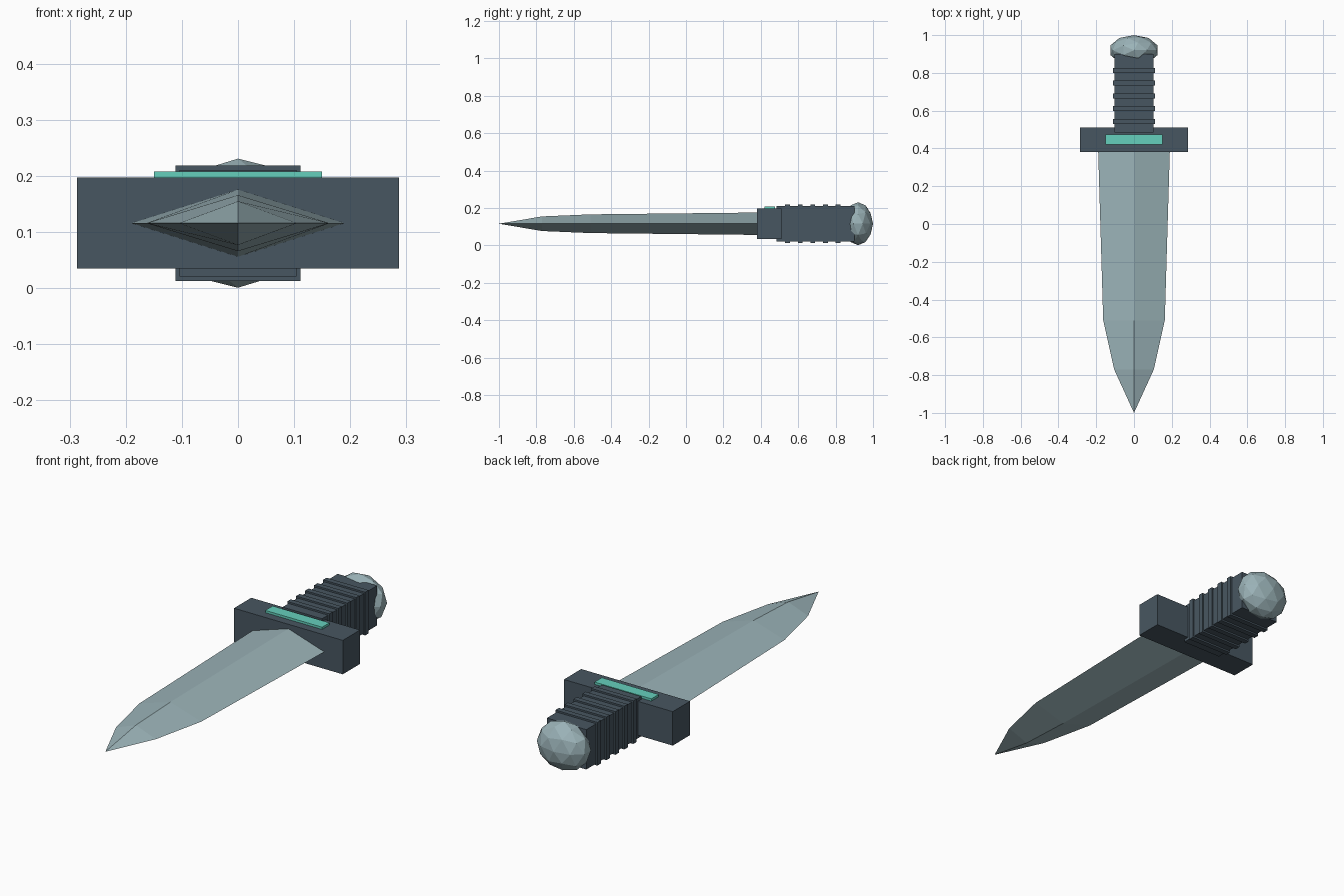
import bpy
import bmesh
from mathutils import Matrix

if "Cube" in bpy.data.objects:
    bpy.data.objects.remove(bpy.data.objects["Cube"])

MID = 0.116  # height of the dagger's long axis


def material(name, srgb):
    colour = [(c / 255) ** 2.2 for c in srgb] + [1.0]
    mat = bpy.data.materials.new(name)
    mat.use_nodes = True
    mat.diffuse_color = colour
    mat.node_tree.nodes["Principled BSDF"].inputs["Base Color"].default_value = colour
    return mat


steel = material("pale steel", (154, 178, 183))
slate = material("dark slate", (73, 87, 97))
teal = material("teal inlay", (101, 207, 187))


def finish(name, bm, mat):
    bmesh.ops.recalc_face_normals(bm, faces=bm.faces)
    mesh = bpy.data.meshes.new(name)
    bm.to_mesh(mesh)
    bm.free()
    mesh.materials.append(mat)
    obj = bpy.data.objects.new(name, mesh)
    bpy.context.collection.objects.link(obj)
    return obj


def box(name, half_x, y, z, mat):
    bm = bmesh.new()
    size = Matrix.Diagonal((2 * half_x, y[1] - y[0], z[1] - z[0], 1))
    place = Matrix.Translation((0, sum(y) / 2, sum(z) / 2))
    bmesh.ops.create_cube(bm, size=1, matrix=place @ size)
    return finish(name, bm, mat)


# Blade: diamond sections (y, half width, half thickness) closing to a point
bm = bmesh.new()
rings = []
for y, w, t in [(0.40, 0.19, 0.06), (-0.51, 0.163, 0.05), (-0.77, 0.105, 0.039)]:
    rings.append([bm.verts.new((x, y, MID + z))
                  for x, z in ((w, 0), (0, t), (-w, 0), (0, -t))])
tip = bm.verts.new((0, -1, MID))
bm.faces.new(rings[0])
for i in range(4):
    j = (i + 1) % 4
    for a, b in zip(rings, rings[1:]):
        bm.faces.new((a[i], a[j], b[j], b[i]))
    bm.faces.new((rings[-1][i], rings[-1][j], tip))
finish("blade", bm, steel)

# Crossguard with an inlay on its upper side
box("guard", 0.287, (0.38, 0.51), (0.035, 0.197), slate)
box("guard_inlay", 0.15, (0.42, 0.475), (0.19, 0.208), teal)

# Grip with raised ribs
box("grip", 0.104, (0.485, 0.90), (0.021, 0.211), slate)
for i in range(5):
    y = 0.53 + 0.0675 * i
    box(f"grip_rib_{i + 1}", 0.111, (y, y + 0.026), (0.013, 0.219), slate)

# Faceted pommel, flattened along the grip
bm = bmesh.new()
bmesh.ops.create_icosphere(
    bm, subdivisions=2, radius=1,
    matrix=Matrix.Translation((0, 0.92, MID)) @ Matrix.Diagonal((0.132, 0.08, 0.115, 1)))
finish("pommel", bm, steel)
